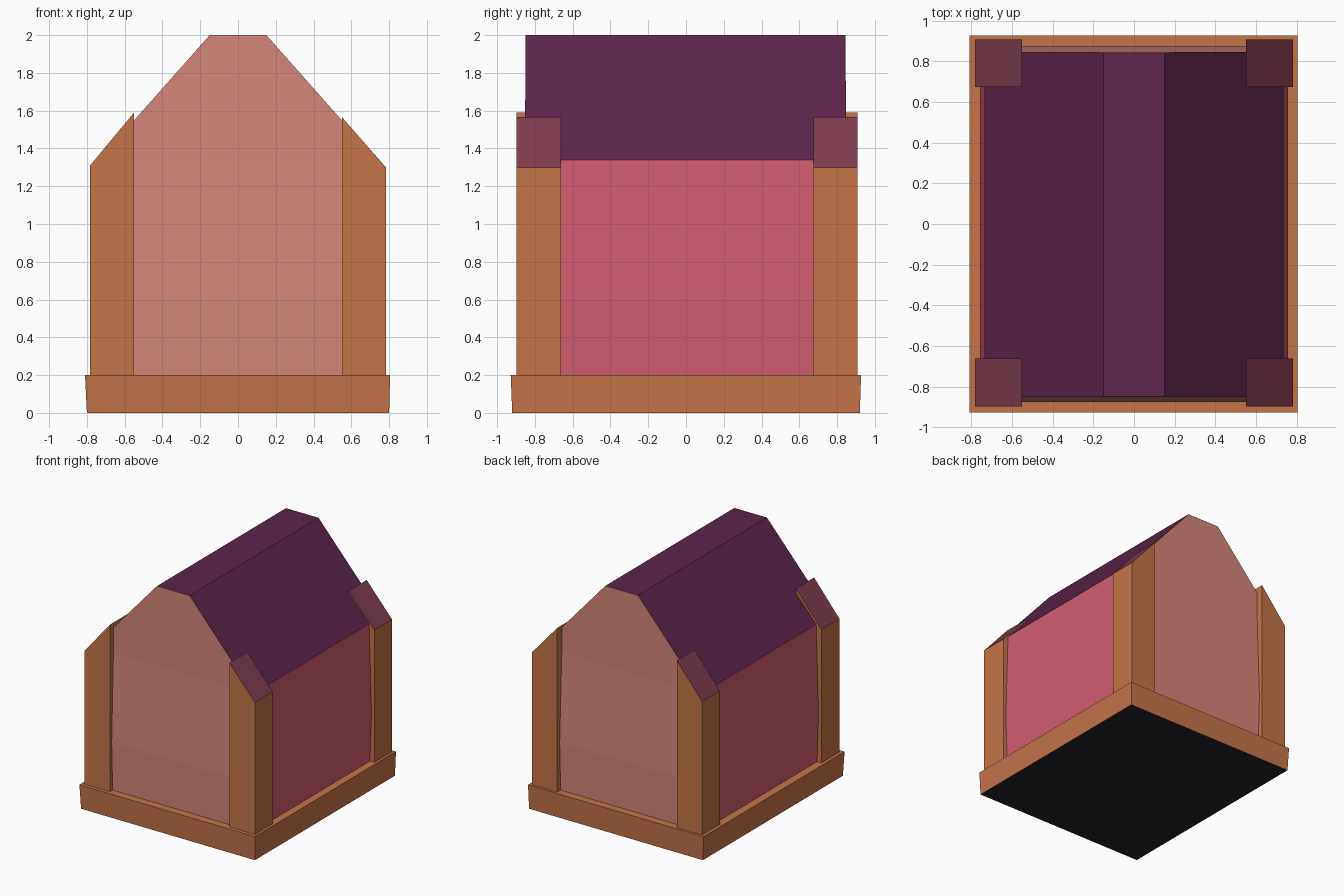
import bpy
import bmesh

if "Cube" in bpy.data.objects:
    bpy.data.objects.remove(bpy.data.objects["Cube"])


def material(name, rgb):
    m = bpy.data.materials.new(name)
    lin = [(c / 255 / 12.92) if c < 10 else ((c / 255 + 0.055) / 1.055) ** 2.4 for c in rgb]
    m.diffuse_color = (*lin, 1)
    m.use_nodes = True
    m.node_tree.nodes["Principled BSDF"].inputs["Base Color"].default_value = m.diffuse_color
    return m


wood = material("orange wood", (197, 116, 72))
salmon = material("salmon gable wall", (213, 134, 122))
pink = material("pink side wall", (212, 94, 114))
purple = material("purple roof", (93, 37, 75))
mauve = material("mauve post cap", (127, 60, 78))
black = material("black underside", (38, 35, 42))


def loft(name, rings, mats, rule):
    """Join four-cornered rings into a closed solid and colour faces by their normal."""
    bm = bmesh.new()
    loops = [[bm.verts.new(p) for p in ring] for ring in rings]
    bm.faces.new(loops[0][::-1])
    bm.faces.new(loops[-1])
    for a, b in zip(loops, loops[1:]):
        for i in range(4):
            j = (i + 1) % 4
            bm.faces.new((a[i], a[j], b[j], b[i]))
    bmesh.ops.recalc_face_normals(bm, faces=bm.faces)
    bm.normal_update()
    for f in bm.faces:
        f.material_index = rule(f.normal)
    me = bpy.data.meshes.new(name)
    bm.to_mesh(me)
    bm.free()
    for m in mats:
        me.materials.append(m)
    ob = bpy.data.objects.new(name, me)
    bpy.context.collection.objects.link(ob)
    return ob


def rect(x0, x1, y0, y1, z_left, z_right):
    return [(x0, y0, z_left), (x1, y0, z_right), (x1, y1, z_right), (x0, y1, z_left)]


# Slightly flared base with a black underside
loft("base",
     [rect(-0.80, 0.80, -0.92, 0.92, 0, 0), rect(-0.81, 0.805, -0.928, 0.927, 0.2, 0.2)],
     [wood, black], lambda n: 1 if n.z < -0.9 else 0)

# House body: gently bulging walls, then roof slopes up to a flat ridge
levels = [(0.18, 0.742, -0.862, 0.862), (0.6, 0.757, -0.875, 0.875),
          (1.34, 0.735, -0.852, 0.847), (2.0, 0.15, -0.85, 0.845)]


def body_colour(n):
    if abs(n.y) > 0.7:
        return 0
    return 2 if n.z > 0.3 else 1


loft("house_body", [rect(-w, w, f, b, z, z) for z, w, f, b in levels],
     [salmon, pink, purple], body_colour)

# Corner posts with sloping caps
for end, y0, y1 in (("front", -0.898, -0.662), ("back", 0.674, 0.907)):
    for side, x0, x1, zl, zr in (("left", -0.783, -0.55, 1.31, 1.59),
                                 ("right", 0.55, 0.783, 1.566, 1.30)):
        loft(f"{end}_{side}_post",
             [rect(x0, x1, y0, y1, 0.18, 0.18), rect(x0, x1, y0, y1, zl, zr)],
             [wood, mauve], lambda n: 1 if n.z > 0.3 else 0)
